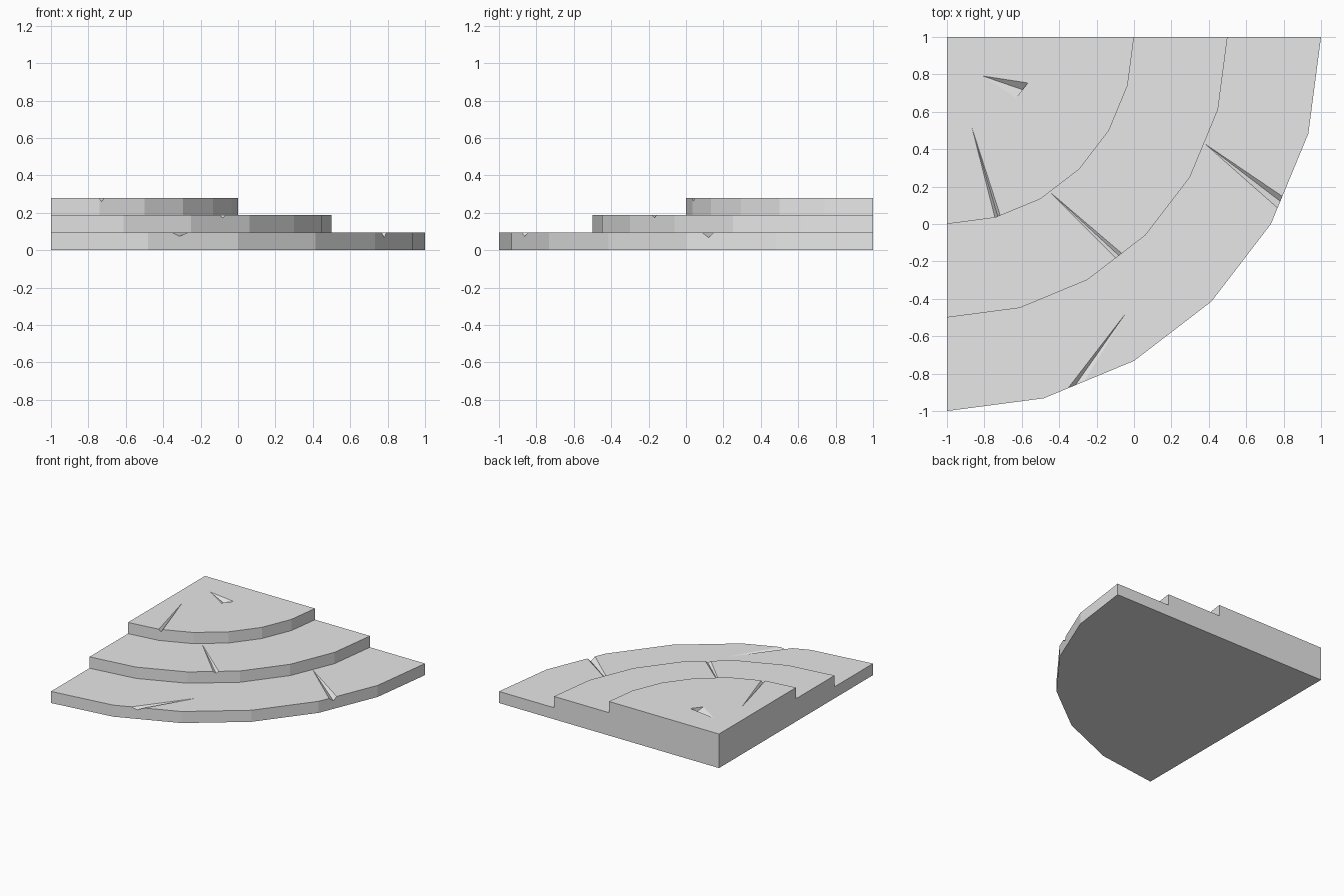
import bpy
import bmesh
from math import radians, sin, cos
from mathutils import Vector

old = bpy.data.objects.get("Cube")
if old:
    bpy.data.objects.remove(old, do_unlink=True)

STONE = (0.8, 0.8, 0.8, 1.0)
stone = bpy.data.materials.new("grey_stone")
stone.use_nodes = True
stone.diffuse_color = STONE
stone.node_tree.nodes["Principled BSDF"].inputs["Base Color"].default_value = STONE


def make_object(name, bm):
    bmesh.ops.recalc_face_normals(bm, faces=bm.faces[:])
    mesh = bpy.data.meshes.new(name)
    bm.to_mesh(mesh)
    bm.free()
    mesh.materials.append(stone)
    obj = bpy.data.objects.new(name, mesh)
    bpy.context.collection.objects.link(obj)
    return obj


# Quarter-round steps: a stair profile (radius, height) swept around the back corner
LOW, MID, TOP = 0.095, 0.188, 0.28
SEGMENTS = 6
profile = [(0, 0), (2, 0), (2, LOW), (1.5, LOW), (1.5, MID), (1, MID), (1, TOP), (0, TOP)]

bm = bmesh.new()
rings = []
for i in range(SEGMENTS + 1):
    a = radians(90 * i / SEGMENTS)
    rings.append([bm.verts.new((-1 + r * cos(a), 1 - r * sin(a), z)) for r, z in profile])
for a, b in zip(rings, rings[1:]):
    for k in range(len(profile) - 1):
        bm.faces.new((a[k], a[k + 1], b[k + 1], b[k]))
bm.faces.new(rings[0])
bm.faces.new(rings[-1])
bmesh.ops.remove_doubles(bm, verts=bm.verts[:], dist=0.0001)
bmesh.ops.dissolve_limit(bm, angle_limit=radians(1), verts=bm.verts[:], edges=bm.edges[:])
steps = make_object("corner_steps", bm)

# Cracks: tip, left lip, right lip, groove bottom, tread height, depth, reach past the edge
cracks = [
    ((-0.866, 0.513), (-0.745, 0.040), (-0.717, 0.052), (-0.73, 0.046), TOP, 0.02, 1.2),
    ((-0.444, 0.166), (-0.105, -0.175), (-0.07, -0.153), (-0.085, -0.165), MID, 0.015, 1.2),
    ((0.38, 0.428), (0.765, 0.088), (0.79, 0.15), (0.78, 0.123), LOW, 0.028, 1.2),
    ((-0.043, -0.476), (-0.345, -0.868), (-0.26, -0.832), (-0.307, -0.852), LOW, 0.02, 1.2),
    ((-0.807, 0.791), (-0.631, 0.674), (-0.567, 0.754), (-0.596, 0.718), TOP, 0.035, 1.0),
]

bm = bmesh.new()
for tip, left, right, bottom, z, depth, reach in cracks:
    t = Vector((*tip, z))
    b = Vector((*bottom, z - depth))
    # Lips are carried above the tread so the cut is clean
    lips = [b + (Vector((*p, z)) - b) * 1.5 for p in (left, right)]
    v = [bm.verts.new(t)] + [bm.verts.new(t + (p - t) * reach) for p in (b, *lips)]
    for face in ((0, 1, 2), (0, 2, 3), (0, 3, 1), (1, 3, 2)):
        bm.faces.new([v[i] for i in face])
cutter = make_object("crack_cutter", bm)
cutter.hide_render = True

# Cut the cracks and drop the cutter
cut = steps.modifiers.new("cracks", "BOOLEAN")
cut.operation = "DIFFERENCE"
cut.solver = "EXACT"
cut.object = cutter
bpy.context.view_layer.objects.active = steps
bpy.ops.object.modifier_apply(modifier=cut.name)
bpy.data.objects.remove(cutter, do_unlink=True)
